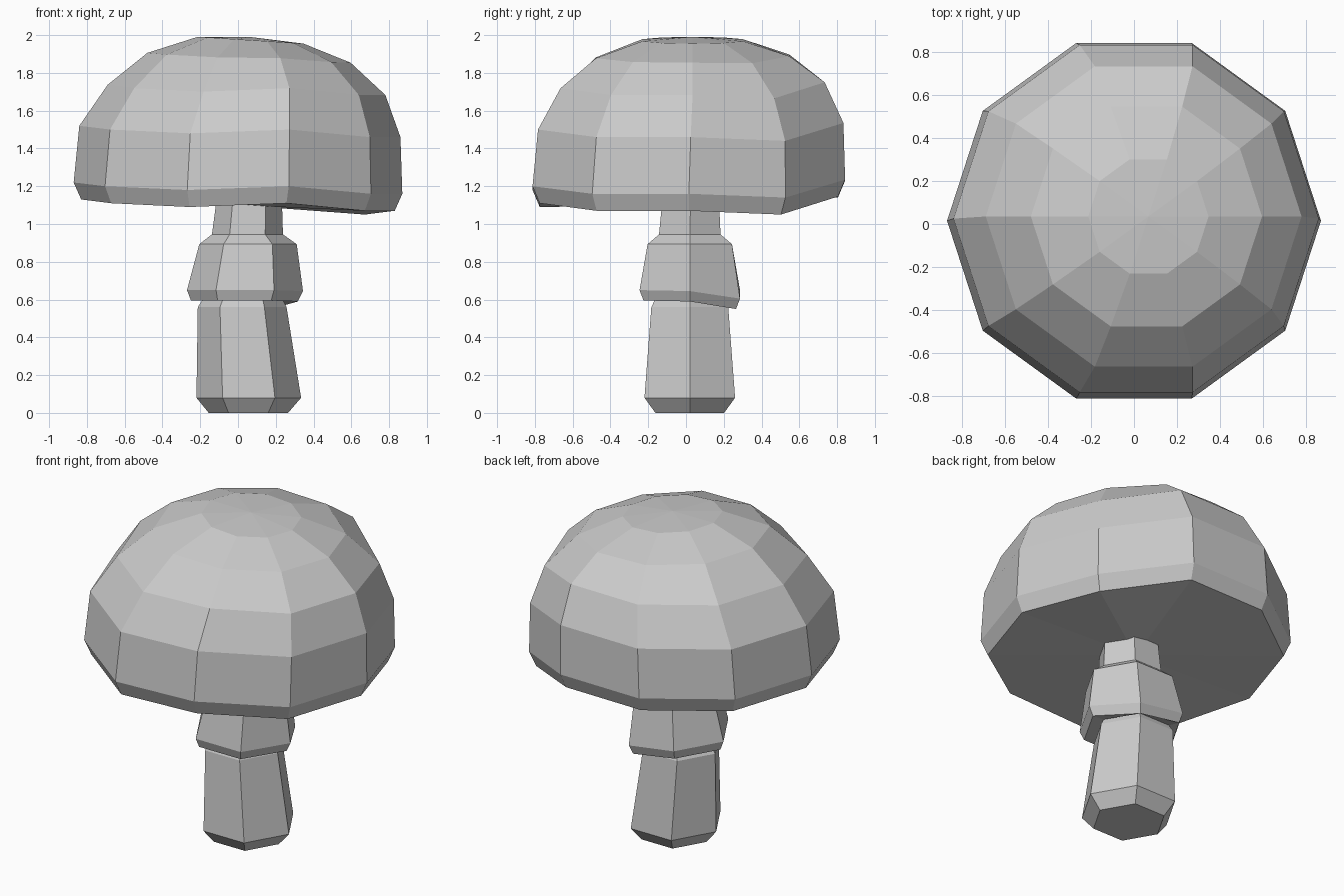
import bpy, bmesh
from math import cos, sin, tau

if "Cube" in bpy.data.objects:
    bpy.data.objects.remove(bpy.data.objects["Cube"])


def loft(name, sides, rings, bottom_z, top_z, lift):
    """Stack of rings (cx, cy, radius, z, lift factor, x tilt), capped by fans."""
    bm = bmesh.new()
    loops = []
    for cx, cy, r, z, k, tilt in rings:
        loops.append([bm.verts.new((cx + r * cos(tau * i / sides),
                                    cy + r * sin(tau * i / sides),
                                    z + k * lift[i] + tilt * cos(tau * i / sides)))
                      for i in range(sides)])
    for a, b in zip(loops, loops[1:]):
        for i in range(sides):
            j = (i + 1) % sides
            bm.faces.new((a[i], a[j], b[j], b[i]))
    for loop, ring, z in ((loops[0], rings[0], bottom_z), (loops[-1], rings[-1], top_z)):
        c = bm.verts.new((ring[0], ring[1], z))
        for i in range(sides):
            bm.faces.new((loop[i], loop[(i + 1) % sides], c))
    bmesh.ops.recalc_face_normals(bm, faces=bm.faces)
    mesh = bpy.data.meshes.new(name)
    bm.to_mesh(mesh)
    bm.free()
    obj = bpy.data.objects.new(name, mesh)
    bpy.context.collection.objects.link(obj)
    return obj


# Mushroom cap: ten-sided dome with a slightly wavy rim
loft("mushroom_cap", 10, [
    (0.0, 0.015, 0.83, 1.10, 1, 0),
    (0.0, 0.015, 0.87, 1.19, 1, 0),
    (0.01, 0.025, 0.85, 1.49, 1, 0),
    (0.045, 0.035, 0.735, 1.71, 0.9, 0),
    (0.058, 0.035, 0.538, 1.88, 0.3, -0.017),
    (0.067, 0.035, 0.28, 1.973, 0, -0.018),
], 1.10, 1.99, [-.03, -.05, .045, .04, .03, .03, .01, -.01, .01, -.03])

# Stem with flared skirt: hexagonal, skirt sagging at the back right
loft("stem", 6, [
    (0.055, 0.02, 0.21, 0.0, 0, 0),
    (0.057, 0.02, 0.277, 0.08, 0, 0),
    (0.022, 0.02, 0.235, 0.56, 0, 0),
    (0.025, 0.02, 0.215, 0.595, 0, 0),
    (0.034, 0.02, 0.283, 0.595, 1, 0),
    (0.037, 0.02, 0.307, 0.65, 1, 0),
    (0.053, 0.02, 0.258, 0.893, 0, 0),
    (0.05, 0.02, 0.188, 0.945, 0, 0),
    (0.06, 0.025, 0.172, 1.14, 0, 0),
], 0.0, 1.14, [-.005, -.045, 0, 0, 0, 0])
